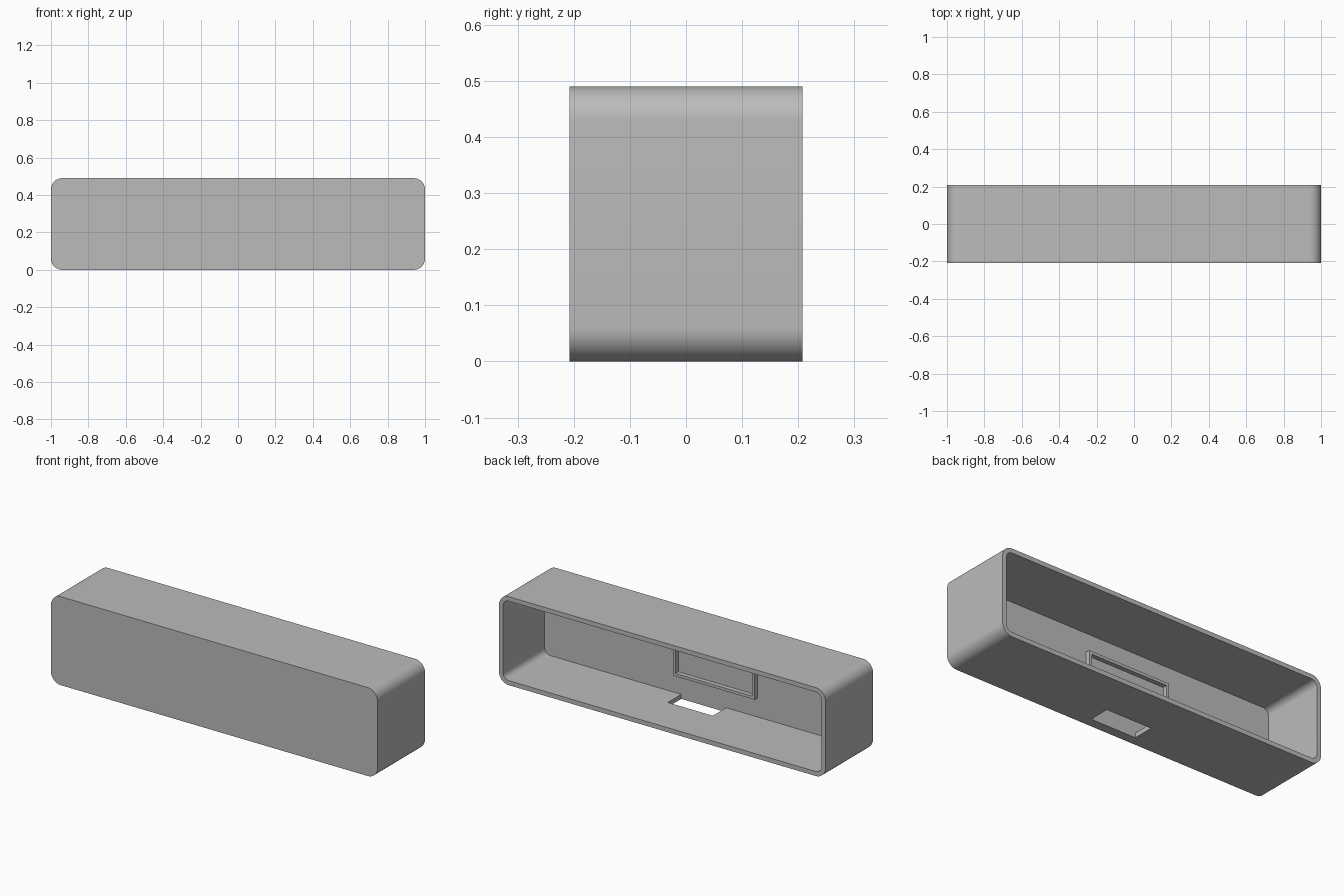
import bpy
import bmesh
from math import cos, sin, pi

if "Cube" in bpy.data.objects:
    bpy.data.objects.remove(bpy.data.objects["Cube"], do_unlink=True)

# Overall sizes
HEIGHT, DEPTH, RADIUS = 0.49, 0.416, 0.06
WALL, FRONT_WALL = 0.025, 0.053
BACK = DEPTH / 2
INNER_FRONT = -BACK + FRONT_WALL

grey = bpy.data.materials.new("plain_grey")
grey.use_nodes = True
colour = (0.5, 0.5, 0.5, 1)
grey.diffuse_color = colour
grey.node_tree.nodes["Principled BSDF"].inputs["Base Color"].default_value = colour


def rounded_block(name, x0, x1, y0, y1, z0, z1, radius=0, steps=12):
    """Rounded rectangle in the xz plane, extruded along y."""
    bm = bmesh.new()
    corners = [(x1 - radius, z1 - radius), (x0 + radius, z1 - radius),
               (x0 + radius, z0 + radius), (x1 - radius, z0 + radius)]
    if radius:
        points = [(cx + radius * cos((q + i / steps) * pi / 2),
                   cz + radius * sin((q + i / steps) * pi / 2))
                  for q, (cx, cz) in enumerate(corners) for i in range(steps + 1)]
    else:
        points = corners
    face = bm.faces.new([bm.verts.new((x, y0, z)) for x, z in points])
    extruded = bmesh.ops.extrude_face_region(bm, geom=[face])["geom"]
    moved = [v for v in extruded if isinstance(v, bmesh.types.BMVert)]
    bmesh.ops.translate(bm, verts=moved, vec=(0, y1 - y0, 0))
    bmesh.ops.recalc_face_normals(bm, faces=bm.faces)
    mesh = bpy.data.meshes.new(name)
    bm.to_mesh(mesh)
    bm.free()
    mesh.materials.append(grey)
    obj = bpy.data.objects.new(name, mesh)
    bpy.context.collection.objects.link(obj)
    return obj


def activate(obj):
    bpy.ops.object.select_all(action='DESELECT')
    obj.select_set(True)
    bpy.context.view_layer.objects.active = obj


def cut(target, cutter):
    """Subtract the cutter, then discard it."""
    mod = target.modifiers.new("cut", 'BOOLEAN')
    mod.operation = 'DIFFERENCE'
    mod.solver = 'EXACT'
    mod.object = cutter
    cutter.hide_render = True
    activate(target)
    bpy.ops.object.modifier_apply(modifier=mod.name)
    bpy.data.objects.remove(cutter, do_unlink=True)


# Open-backed shell with rounded ends
shell = rounded_block("case_shell", -1, 1, -BACK, BACK, 0, HEIGHT, RADIUS)
cut(shell, rounded_block("cavity_cutter", WALL - 1, 1 - WALL, INNER_FRONT, BACK + 0.1,
                         WALL, HEIGHT - WALL, RADIUS - WALL))

# Slot through the floor, against the front wall
cut(shell, rounded_block("slot_cutter", -0.138, 0.138, INNER_FRONT, INNER_FRONT + 0.117,
                         -0.1, 0.1))
activate(shell)
bpy.ops.object.shade_smooth_by_angle(angle=pi / 6)

# Raised rectangular frame on the inside of the front wall
x0, x1, z0, z1, bar = -0.33, 0.172, 0.13, 0.36, 0.016
frame = rounded_block("inner_frame", x0, x1, INNER_FRONT - 0.005, INNER_FRONT + 0.025, z0, z1)
cut(frame, rounded_block("frame_cutter", x0 + bar, x1 - bar, INNER_FRONT - 0.1,
                         INNER_FRONT + 0.1, z0 + bar, z1 - bar))
